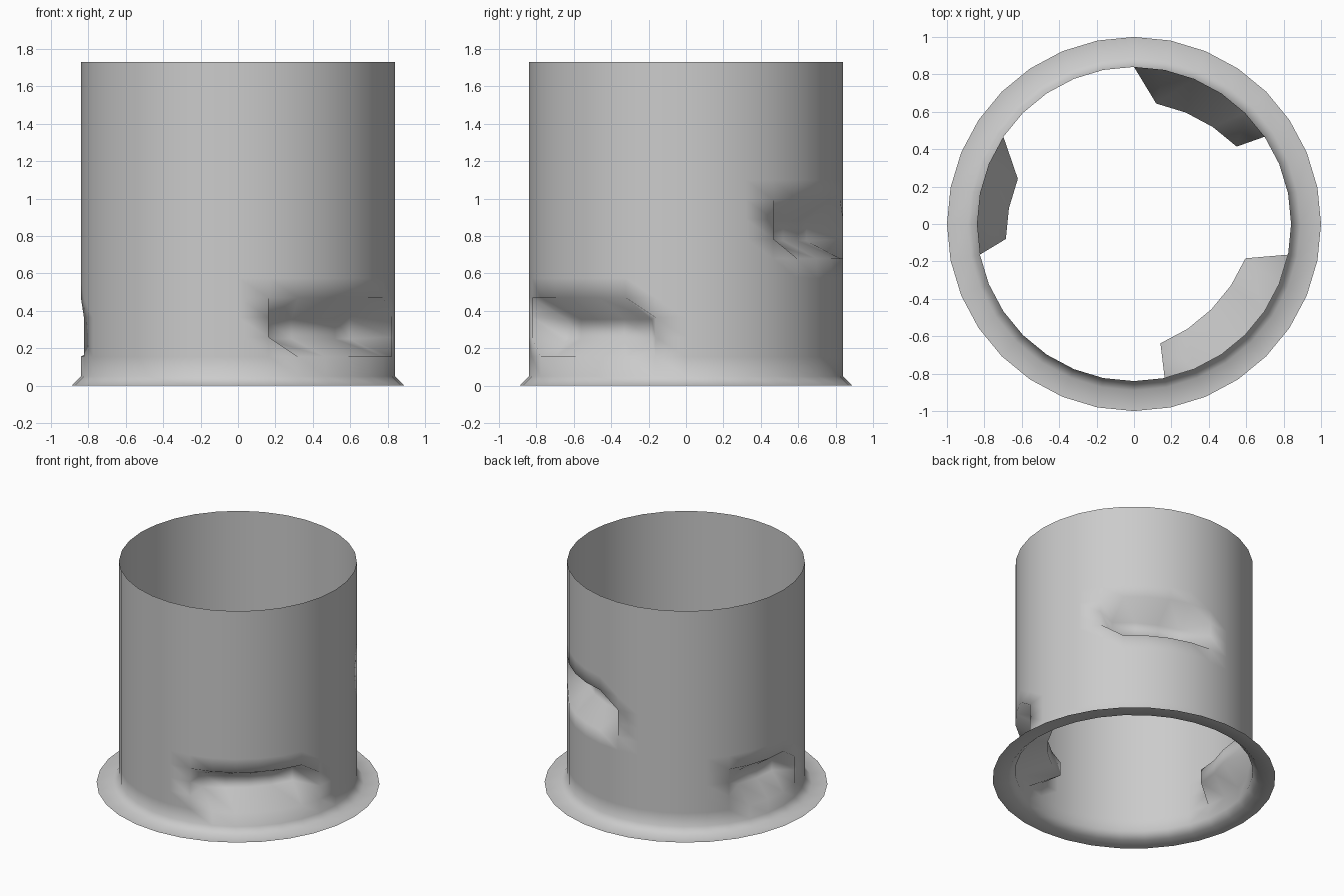
import bpy, bmesh, math

if "Cube" in bpy.data.objects:
    bpy.data.objects.remove(bpy.data.objects["Cube"])

SIDES, ROWS = 32, 16
R, Z0, Z1 = 0.84, 0.05, 1.73
STEP = 2 * math.pi / SIDES

# Radius / height profile: flat rim, bevel, then evenly divided tube wall
profile = [(1.0, 0.0), (0.89, 0.0)]
profile += [(R, Z0 + (Z1 - Z0) * k / ROWS) for k in range(ROWS + 1)]
WALL = 2  # profile index where the wall starts

bm = bmesh.new()
grid = [[bm.verts.new((r * math.cos(i * STEP), r * math.sin(i * STEP), z))
         for i in range(SIDES)] for r, z in profile]

# Triangulated skin, every quad split along the same diagonal
for low, high in zip(grid, grid[1:]):
    for i in range(SIDES):
        j = (i + 1) % SIDES
        bm.faces.new((low[i], low[j], high[i]))
        bm.faces.new((low[j], high[j], high[i]))


def dent(first, last, rows, shift):
    """Push a patch of wall vertices inwards."""
    for k in rows:
        for i in range(first, last + 1):
            v = grid[WALL + k][i % SIDES]
            v.co.x += shift[0]
            v.co.y += shift[1]
            v.co.z += shift[2]


# Front right, back right and left dents
dent(-6, -2, (2, 3), (-0.18, 0.138, -0.01))
dent(4, 7, (7, 8), (-0.045, -0.18, -0.01))
dent(14, 16, (2, 3), (0.155, -0.08, -0.01))

mesh = bpy.data.meshes.new("dented_tube")
bm.to_mesh(mesh)
bm.free()
for p in mesh.polygons:
    p.use_smooth = True
tube = bpy.data.objects.new("dented_tube", mesh)
bpy.context.collection.objects.link(tube)
